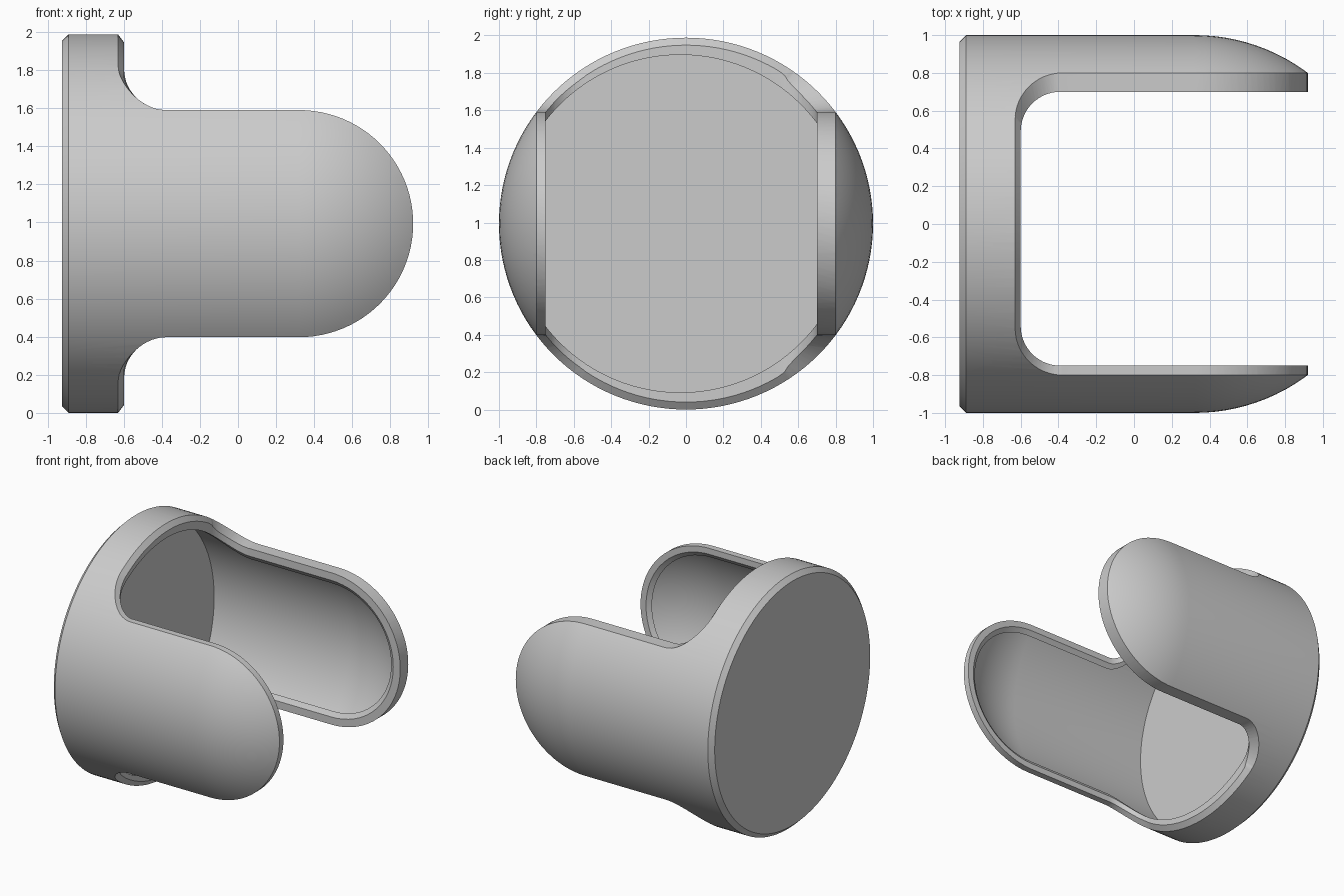
import bpy, bmesh, math
from mathutils import Vector

cube = bpy.data.objects.get("Cube")
if cube:
    bpy.data.objects.remove(cube, do_unlink=True)

SEGMENTS = 128
DOME_X = 0.32        # centre of the domed tip
OVAL = 0.994         # the section is very slightly oval
SLOT_X = -0.6        # bottom of the slot
SLOT_BACK, SLOT_FRONT = 0.7, 0.75   # slot half widths towards +y and -y
LIP = 0.025          # thickness of the lip inside the rim


def finish(bm, name):
    """Place a part built around the x axis at its standing height."""
    bmesh.ops.recalc_face_normals(bm, faces=bm.faces[:])
    for v in bm.verts:
        v.co.z = OVAL * (v.co.z + 1)
    mesh = bpy.data.meshes.new(name)
    bm.to_mesh(mesh)
    bm.free()
    obj = bpy.data.objects.new(name, mesh)
    bpy.context.collection.objects.link(obj)
    return obj


def arc(cx, cy, r, start, end, n):
    angles = [math.radians(start + (end - start) * i / n) for i in range(n + 1)]
    return [(cx + r * math.cos(a), cy + r * math.sin(a)) for a in angles]


def capsule(name, base_x, radius, bevel=0.0, shift_y=0.0):
    """Flat based, dome ended body turned around the x axis."""
    profile = [(base_x, 0), (base_x, radius - bevel)]
    if bevel:
        profile.append((base_x + bevel, radius))
    profile += arc(DOME_X, 0, radius, 90, 0, 28)
    profile[-1] = (DOME_X + radius, 0)
    bm = bmesh.new()
    verts = [bm.verts.new((x, 0, r)) for x, r in profile]
    edges = [bm.edges.new(pair) for pair in zip(verts, verts[1:])]
    bmesh.ops.spin(bm, geom=verts + edges, cent=(0, 0, 0), axis=(1, 0, 0),
                   angle=math.tau, steps=SEGMENTS)
    bmesh.ops.remove_doubles(bm, verts=bm.verts[:], dist=0.0002)
    bmesh.ops.translate(bm, verts=bm.verts[:], vec=(0, shift_y, 0))
    return finish(bm, name)


def slot(name, grow=0.0):
    """Round cornered slot between the arms, running through the height."""
    r = 0.21 + grow
    floor, back, front = SLOT_X - grow, SLOT_BACK + grow, SLOT_FRONT + grow
    outline = [(1.4, back)]
    outline += arc(floor + r, back - r, r, 90, 180, 14)
    outline += arc(floor + r, r - front, r, 180, 270, 14)
    outline.append((1.4, -front))
    bm = bmesh.new()
    face = bm.faces.new([bm.verts.new((x, y, -1.3)) for x, y in outline])
    new = bmesh.ops.extrude_face_region(bm, geom=[face])["geom"]
    bmesh.ops.translate(bm, vec=(0, 0, 2.6),
                        verts=[v for v in new if isinstance(v, bmesh.types.BMVert)])
    return finish(bm, name)


def rim_quarter(side, up):
    """Outer edge, inner edge and open direction, from slot middle to arm tip."""
    depth = 0.8 - (SLOT_BACK if side > 0 else SLOT_FRONT)
    path = []

    def base_point(y, turn):
        s, c = math.sin(turn), math.cos(turn)
        z = math.sqrt(1 - y * y)
        outer = Vector((-0.38 - 0.25 * s, y, z))
        inner = outer + Vector((0.03 * s, -0.04 * y * s - depth * c, -0.04 * z * s))
        path.append((outer, inner, Vector((s, y * s, z * s + c)).normalized()))

    # Slot bottom and fillet
    for i in range(12):
        base_point(0.55 * i / 12, math.pi / 2)
    for i in range(17):
        turn = math.pi / 2 * (1 - i / 16)
        base_point(0.55 + 0.25 * math.cos(turn), turn)
    # Round arm end
    for i in range(25):
        a = math.pi / 2 * (1 - i / 24)
        out = Vector((math.cos(a), 0, math.sin(a)))
        outer = Vector((DOME_X, 0.8, 0)) + 0.6 * out
        path.append((outer, outer - Vector((0, depth, 0)), out))
    return [[Vector((v.x, v.y * side, v.z * up)) for v in step] for step in path]


def rim_trim(name):
    """Closed wedge loop that slants the outer edge of the whole rim."""
    loop = (rim_quarter(1, 1)[:-1] + rim_quarter(1, -1)[:0:-1]
            + rim_quarter(-1, -1)[:-1] + rim_quarter(-1, 1)[:0:-1])
    bm = bmesh.new()
    rings = []
    for outer, inner, out in loop:
        reach = 0.3 * (outer - inner)
        section = [outer + reach, inner - reach]
        section += [p + 0.15 * out for p in reversed(section)]
        rings.append([bm.verts.new(p) for p in section])
    for a, b in zip(rings, rings[1:] + rings[:1]):
        for i in range(4):
            j = (i + 1) % 4
            bm.faces.new((a[i], a[j], b[j], b[i]))
    bmesh.ops.triangulate(bm, faces=bm.faces[:])
    return finish(bm, name)


def cut(target, cutter):
    mod = target.modifiers.new("cut", 'BOOLEAN')
    mod.operation = 'DIFFERENCE'
    mod.solver = 'EXACT'
    mod.object = cutter
    bpy.ops.object.select_all(action='DESELECT')
    bpy.context.view_layer.objects.active = target
    target.select_set(True)
    bpy.ops.object.modifier_apply(modifier=mod.name)
    bpy.data.objects.remove(cutter, do_unlink=True)


# Cup body with two opposite arms
body = capsule("cup_with_arms", -0.925, 1.0, bevel=0.035)
cut(body, capsule("opening_cutter", -0.8, 0.908, shift_y=-0.03))
cut(body, slot("slot_cutter"))
cut(body, rim_trim("rim_cutter"))

# Wider cavity behind the lip of the rim
cavity = capsule("cavity_cutter", -0.86, 0.942, shift_y=-0.01)
cut(cavity, slot("lip_keeper", LIP))
cut(body, cavity)

# Plain grey material
grey = bpy.data.materials.new("plain_grey")
grey.use_nodes = True
colour = (0.6, 0.6, 0.6, 1)
grey.diffuse_color = colour
grey.node_tree.nodes["Principled BSDF"].inputs["Base Color"].default_value = colour
body.data.materials.clear()
body.data.materials.append(grey)

bpy.ops.object.select_all(action='DESELECT')
body.select_set(True)
bpy.context.view_layer.objects.active = body
bpy.ops.object.shade_smooth_by_angle(angle=math.radians(28))
